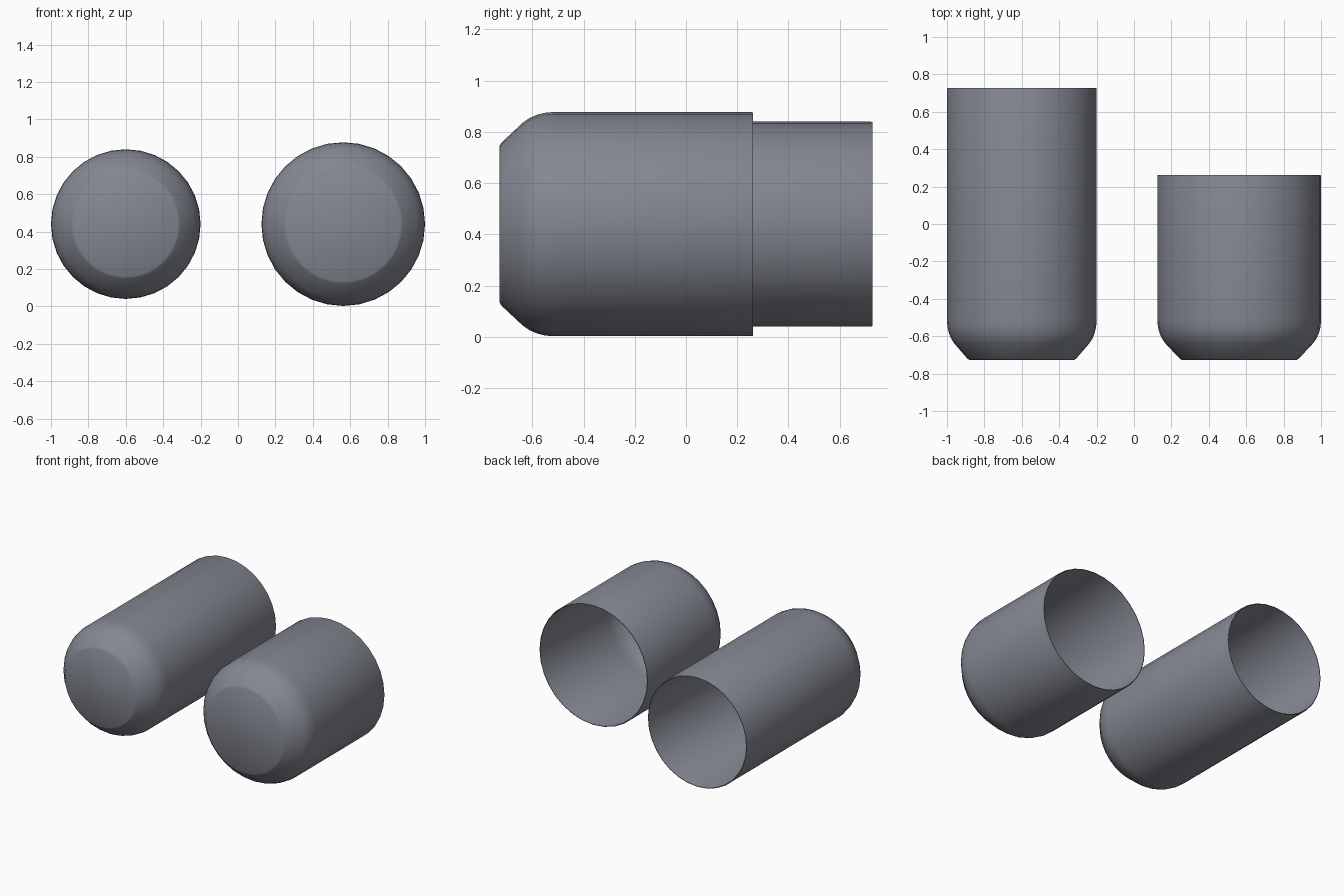
import bpy
import bmesh
from math import cos, sin, pi, radians

cube = bpy.data.objects.get("Cube")
if cube:
    bpy.data.objects.remove(cube, do_unlink=True)

grey = bpy.data.materials.new("slate_grey")
grey.use_nodes = True
colour = (0.23, 0.245, 0.285, 1)
grey.diffuse_color = colour
grey.node_tree.nodes["Principled BSDF"].inputs["Base Color"].default_value = colour

SIDES = 32
FRONT = -0.727
WALL = 0.008


def make_cup(name, x, radius, back):
    """Lathe a thin open cup about the y axis, closed end at the front."""
    # Outer nose as (depth behind the front, share of the radius)
    nose = [(0, 0.70), (0.008, 0.73), (0.09, 0.905), (0.115, 0.945),
            (0.145, 0.975), (0.175, 0.993), (0.21, 1.0)]
    outer = [(FRONT + d, radius * s) for d, s in nose]
    # Rounded rim, then the inner wall following the outer one
    rim = [(back - 0.006, radius), (back, radius - 0.002),
           (back, radius - WALL + 0.002), (back - 0.006, radius - WALL)]
    inner = [(y + WALL, r - WALL) for y, r in reversed(outer)]

    bm = bmesh.new()
    rings = []
    for y, r in outer + rim + inner:
        rings.append([bm.verts.new((r * cos(2 * pi * i / SIDES), y,
                                    r * sin(2 * pi * i / SIDES)))
                      for i in range(SIDES)])
    for a, b in zip(rings, rings[1:]):
        for i in range(SIDES):
            j = (i + 1) % SIDES
            bm.faces.new((a[i], a[j], b[j], b[i]))
    bm.faces.new(rings[0])
    bm.faces.new(rings[-1])
    bmesh.ops.recalc_face_normals(bm, faces=bm.faces)

    mesh = bpy.data.meshes.new(name)
    bm.to_mesh(mesh)
    bm.free()
    mesh.materials.append(grey)
    cup = bpy.data.objects.new(name, mesh)
    cup.location = (x, 0, 0.44)
    bpy.context.collection.objects.link(cup)
    bpy.ops.object.select_all(action="DESELECT")
    cup.select_set(True)
    bpy.context.view_layer.objects.active = cup
    bpy.ops.object.shade_smooth_by_angle(angle=radians(35))


# Long narrow cup and short wide cup, lying side by side
make_cup("long_cup", -0.6, 0.4, 0.727)
make_cup("short_cup", 0.5625, 0.4375, 0.262)
